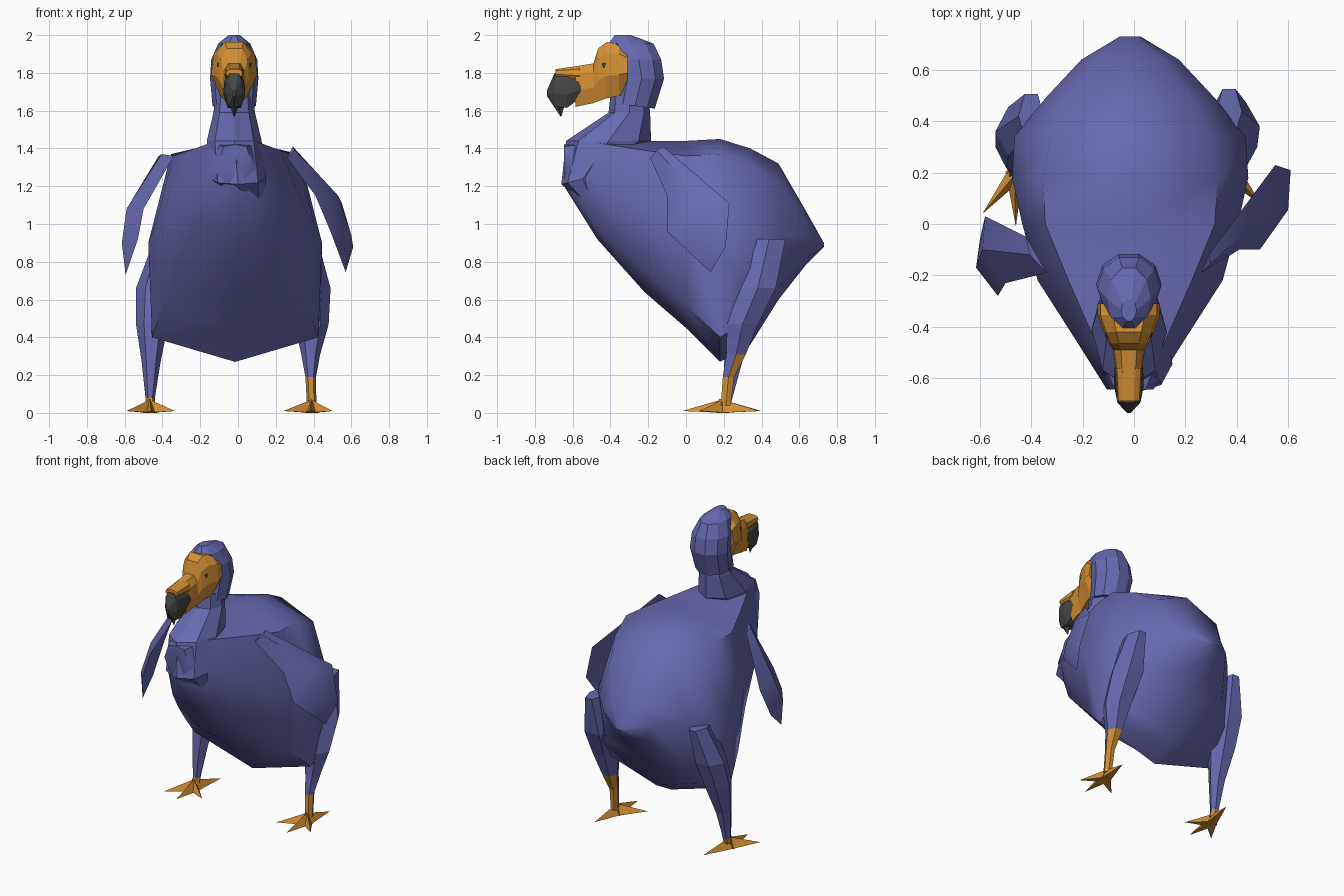
import bpy, bmesh, math
from mathutils import Vector

if "Cube" in bpy.data.objects:
    bpy.data.objects.remove(bpy.data.objects["Cube"])

def material(name, rgb):
    m = bpy.data.materials.new(name)
    m.diffuse_color = (*rgb, 1)
    m.use_nodes = True
    m.node_tree.nodes["Principled BSDF"].inputs["Base Color"].default_value = m.diffuse_color
    return m

BLUE = material("plumage blue", (0.135, 0.142, 0.43))
ORANGE = material("skin orange", (0.66, 0.28, 0.035))
DARK = material("beak dark grey", (0.06, 0.06, 0.057))
HX = -0.02  # the head sits slightly off centre

def finish(bm, name, mats, smooth=None):
    bmesh.ops.recalc_face_normals(bm, faces=bm.faces)
    me = bpy.data.meshes.new(name)
    bm.to_mesh(me)
    bm.free()
    for m in mats:
        me.materials.append(m)
    ob = bpy.data.objects.new(name, me)
    bpy.context.collection.objects.link(ob)
    if smooth:
        bpy.ops.object.select_all(action='DESELECT')
        ob.select_set(True)
        bpy.context.view_layer.objects.active = ob
        bpy.ops.object.shade_smooth_by_angle(angle=math.radians(smooth))
    return ob

def loft(name, rings, mats, smooth=None, rule=None):
    """Skin a list of equal-sized closed rings and cap both ends."""
    bm = bmesh.new()
    vs = [[bm.verts.new(p) for p in r] for r in rings]
    n = len(rings[0])
    for a, b in zip(vs, vs[1:]):
        for i in range(n):
            j = (i + 1) % n
            bm.faces.new((a[i], a[j], b[j], b[i]))
    bm.faces.new(vs[0])
    bm.faces.new(vs[-1])
    bmesh.ops.recalc_face_normals(bm, faces=bm.faces)
    if rule:
        for f in bm.faces:
            f.normal_update()
            f.material_index = rule(f.calc_center_median(), f.normal)
    return finish(bm, name, mats, smooth)

def flat_ring(cx, cy, z, rx, ry, n=8, tilt=0.0, turn=0.0):
    """Horizontal ring; tilt raises or lowers it along y."""
    out = []
    for i in range(n):
        a = 2 * math.pi * i / n + turn
        out.append((cx + rx * math.cos(a), cy + ry * math.sin(a), z + tilt * math.sin(a)))
    return out

def bill_ring(y, lo, hi, w):
    """Upright ring with eight sides and a flattened top and bottom."""
    m, h = (lo + hi) / 2, (hi - lo) / 2
    pts = [(.5, 1), (.9, .6), (1, -.2), (.6, -1)]
    ring = pts + [(-x, z) for x, z in reversed(pts)]
    return [(HX + x * w, y, m + z * h) for x, z in ring]

# Body: y, top z, shoulder (w,z), flank (w,z), belly (w,z), bottom z
sections = [
    (-.645, 1.42, .06, 1.41, .09, 1.32, .05, 1.23, 1.20),
    (-.47, 1.45, .13, 1.43, .20, 1.20, .15, .98, .92),
    (-.22, 1.44, .24, 1.39, .36, 1.10, .28, .76, .64),
    (.00, 1.44, .33, 1.36, .42, 1.00, .38, .57, .45),
    (.18, 1.45, .34, 1.37, .46, .90, .44, .40, .27),
    (.34, 1.40, .31, 1.31, .45, .88, .45, .50, .36),
    (.49, 1.32, .24, 1.22, .33, .95, .28, .66, .60),
    (.64, 1.06, .13, 1.03, .19, .93, .12, .82, .79),
    (.73, .90, .02, .90, .04, .89, .02, .88, .88)]
rings = []
for y, top, w1, z1, w2, z2, w3, z3, bot in sections:
    half = [(w1, z1), (w2, z2), (w3, z3)]
    pts = [(0, top)] + half + [(0, bot)] + [(-w, z) for w, z in reversed(half)]
    rings.append([(x - .015, y, z) for x, z in pts])
loft("body", rings, [BLUE], smooth=60)

# Neck with the pointed breast cape
loft("neck", [
    flat_ring(HX, -.30, 1.68, .10, .10),
    flat_ring(HX, -.30, 1.59, .11, .11),
    flat_ring(HX, -.41, 1.44, .145, .225),
    flat_ring(0, -.545, 1.24, .15, .115, tilt=.03),
    flat_ring(.05, -.50, 1.12, .08, .05)], [BLUE])

# Feathered hood
loft("head_hood", [
    flat_ring(HX, -.27, 1.625, .115, .11, 10, -.015),
    flat_ring(HX, -.235, 1.77, .128, .125, 10),
    flat_ring(HX, -.25, 1.87, .122, .125, 10),
    flat_ring(HX, -.29, 1.955, .085, .125, 10),
    flat_ring(HX, -.335, 2.0, .03, .045, 10)], [BLUE])

# Bare face and bill
loft("face", [bill_ring(*r) for r in [
    (-.31, 1.72, 1.92, .122), (-.355, 1.68, 1.955, .122), (-.42, 1.665, 1.963, .098),
    (-.465, 1.65, 1.93, .078), (-.49, 1.64, 1.85, .062), (-.585, 1.62, 1.835, .05)]], [ORANGE])
loft("upper_bill", [bill_ring(*r) for r in [
    (-.56, 1.75, 1.838, .052), (-.69, 1.775, 1.82, .045)]], [ORANGE])

# Dark hooked tip
loft("bill_tip", [bill_ring(*r) for r in [
    (-.555, 1.67, 1.77, .055), (-.63, 1.615, 1.795, .058),
    (-.695, 1.62, 1.80, .045), (-.735, 1.675, 1.71, .008)]], [DARK])
loft("bill_hook", [
    flat_ring(HX, -.68, 1.66, .035, .045, 4),
    flat_ring(HX, -.662, 1.57, .003, .003, 4)], [DARK])

# Eyes
for side, label in ((1, "right"), (-1, "left")):
    bm = bmesh.new()
    bmesh.ops.create_icosphere(bm, subdivisions=1, radius=.022)
    for v in bm.verts:
        v.co = Vector((v.co.x * .6 + HX + side * .08, v.co.y - .425, v.co.z + 1.84))
    finish(bm, label + "_eye", [DARK])

# Wings: rows of (back edge, front edge), then a tip
def wing(name, side, rows, tip):
    bm = bmesh.new()
    out = Vector((side * .05, 0, .02))
    grid = []
    for k, (b, f) in enumerate(rows):
        b, f = Vector(b), Vector(f)
        mid = (b + f) / 2 + out * (.5 if k == 0 else 1)
        grid.append([bm.verts.new(p) for p in (b, mid, f)])
    for r, s in zip(grid, grid[1:]):
        for i in (0, 1):
            bm.faces.new((r[i], r[i + 1], s[i + 1], s[i]))
    t = bm.verts.new(tip)
    for i in (0, 1):
        bm.faces.new((grid[-1][i], grid[-1][i + 1], t))
    # inner skin closes the wing across its flat underside
    for r, s in zip(grid, grid[1:]):
        bm.faces.new((r[0], s[0], s[2], r[2]))
    bm.faces.new((grid[-1][0], t, grid[-1][2]))
    bm.faces.new(grid[0])
    finish(bm, name, [BLUE], smooth=40)

wing("right_wing", 1, [
    ((.29, -.12, 1.41), (.26, -.19, 1.35)),
    ((.55, .23, 1.11), (.41, -.10, 1.15)),
    ((.61, .21, .88), (.49, -.10, .96))], (.57, .13, .745))
wing("left_wing", -1, [
    ((-.42, -.05, 1.36), (-.34, -.19, 1.36)),
    ((-.58, .03, 1.04), (-.50, -.23, 1.08)),
    ((-.60, -.06, .84), (-.53, -.28, .92))], (-.595, -.18, .73))

# Legs: feathered thigh tapering into the ankle, bare skin below
def leg(name, rings, bare):
    loft(name, [flat_ring(*r, 6) for r in rings], [BLUE, ORANGE], rule=bare)

leg("right_leg", [
    (.37, .44, .92, .05, .10), (.38, .38, .66, .11, .11), (.39, .30, .47, .09, .095),
    (.385, .265, .31, .05, .06), (.385, .225, .19, .028, .035), (.39, .21, .04, .025, .03)],
    lambda c, n: int(c.z < .19 or (c.z < .3 and n.y > .3)))
leg("left_leg", [
    (-.40, .42, .90, .05, .10), (-.44, .36, .66, .10, .11), (-.455, .30, .47, .085, .095),
    (-.46, .25, .27, .05, .055), (-.465, .22, .08, .025, .03), (-.465, .21, .04, .025, .03)],
    lambda c, n: int(c.z < .08))

# Feet: tapered toes spreading from the ankle
def foot(name, ankle, tips):
    bm = bmesh.new()
    c = Vector(ankle)
    for x, y in tips:
        d = Vector((x, y, 0)) - c
        side = Vector((-d.y, d.x, 0)).normalized() * .035
        back = c - d.normalized() * .015
        base = [back + side, back - side, back + Vector((0, 0, .075))]
        vs = [bm.verts.new(p) for p in base]
        tip = bm.verts.new((x, y, .01))
        bm.faces.new(vs)
        for i in range(3):
            bm.faces.new((vs[i], vs[(i + 1) % 3], tip))
    finish(bm, name, [ORANGE])

foot("right_foot", (.39, .19, 0), [(.24, .07), (.38, -.02), (.50, .07), (.42, .39)])
foot("left_foot", (-.465, .19, 0), [(-.59, .04), (-.46, -.01), (-.335, .09), (-.41, .40)])
